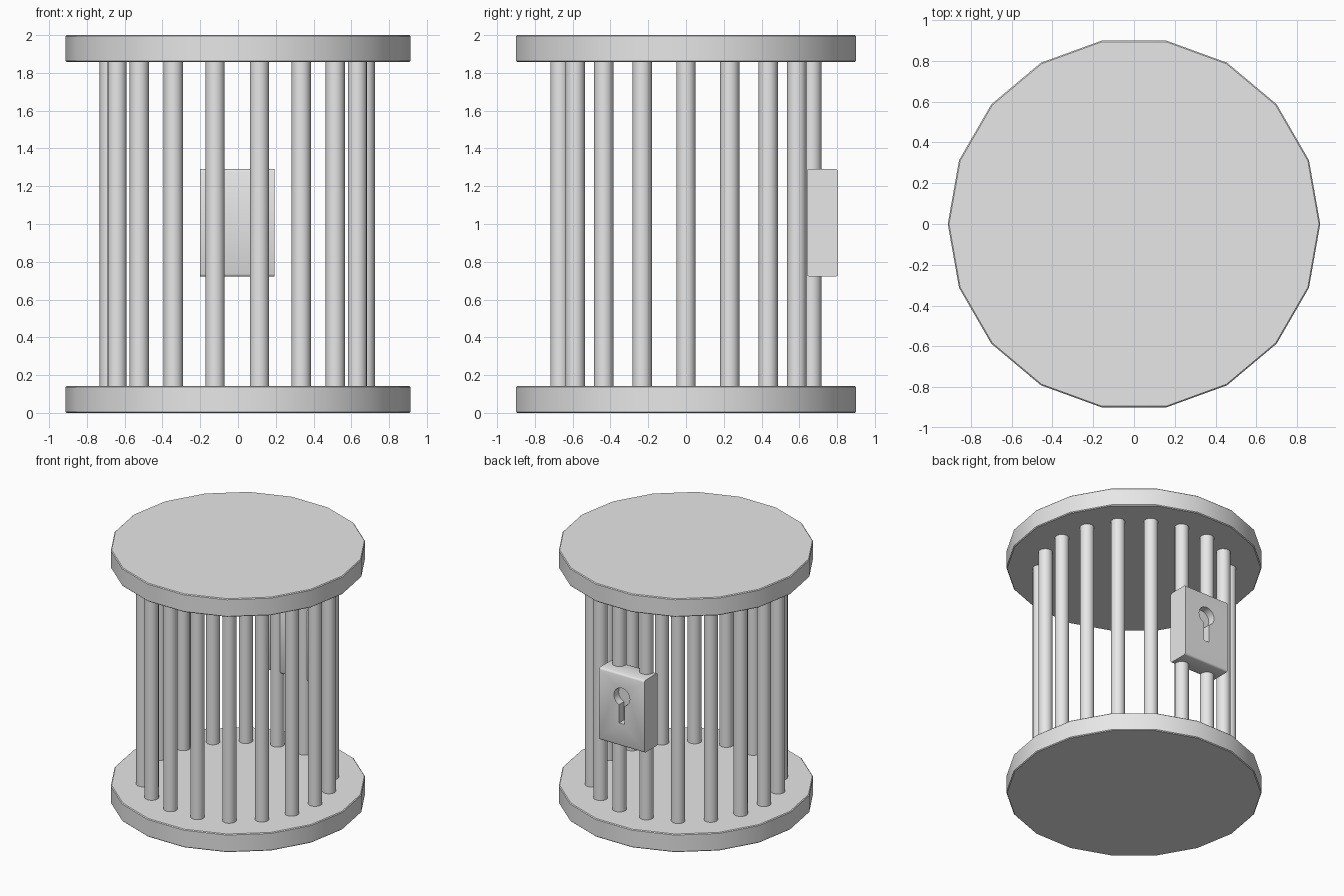
import bpy, bmesh, math
from mathutils import Matrix, Vector

if "Cube" in bpy.data.objects:
    bpy.data.objects.remove(bpy.data.objects["Cube"], do_unlink=True)

SIDES = 18
grey = bpy.data.materials.new("light grey")
grey.use_nodes = True
grey.diffuse_color = (0.8, 0.8, 0.8, 1)
grey.node_tree.nodes["Principled BSDF"].inputs["Base Color"].default_value = (0.8, 0.8, 0.8, 1)


def make_object(name, bm):
    mesh = bpy.data.meshes.new(name)
    bmesh.ops.recalc_face_normals(bm, faces=bm.faces)
    bm.to_mesh(mesh)
    bm.free()
    mesh.materials.append(grey)
    obj = bpy.data.objects.new(name, mesh)
    bpy.context.collection.objects.link(obj)
    return obj


def cylinder(bm, radius, sides, x, y, z0, z1):
    # First vertex of the ring lies on the x axis
    ring = [Vector((x + radius * math.cos(math.tau * i / sides),
                    y + radius * math.sin(math.tau * i / sides), z0)) for i in range(sides)]
    face = bm.faces.new([bm.verts.new(p) for p in ring])
    extruded = bmesh.ops.extrude_face_region(bm, geom=[face], use_keep_orig=True)
    verts = [g for g in extruded["geom"] if isinstance(g, bmesh.types.BMVert)]
    bmesh.ops.translate(bm, verts=verts, vec=(0, 0, z1 - z0))


def smooth(obj, degrees=35):
    bpy.ops.object.select_all(action='DESELECT')
    obj.select_set(True)
    bpy.context.view_layer.objects.active = obj
    bpy.ops.object.shade_smooth_by_angle(angle=math.radians(degrees))


# Base and roof discs
for name, z0, z1 in (("base_disc", 0, 0.143), ("roof_disc", 1.857, 2)):
    bm = bmesh.new()
    cylinder(bm, 0.913, SIDES, 0, 0, z0, z1)
    rims = [e for e in bm.edges if abs(e.verts[0].co.z - e.verts[1].co.z) < 1e-5]
    bmesh.ops.bevel(bm, geom=rims, offset=0.006, segments=1, affect='EDGES')
    smooth(make_object(name, bm))

# Ring of bars
bm = bmesh.new()
for i in range(SIDES):
    a = math.tau * i / SIDES
    cylinder(bm, 0.051, 16, 0.677 * math.cos(a) - 0.004, 0.677 * math.sin(a), 0.13, 1.87)
smooth(make_object("bars", bm))

# Lock case, rounded along its horizontal edges
bm = bmesh.new()
bmesh.ops.create_cube(bm, size=1, matrix=Matrix.Translation((-0.003, 0.722, 1.006))
                      @ Matrix.Diagonal((0.395, 0.165, 0.57, 1)))
long_edges = [e for e in bm.edges if abs(e.verts[0].co.x - e.verts[1].co.x) > 0.1]
bmesh.ops.bevel(bm, geom=long_edges, offset=0.014, segments=2, profile=0.5, affect='EDGES')
lock = make_object("lock_case", bm)

# Keyhole cutter: round head joined to a narrow slot
bm = bmesh.new()
radius, half_slot, head_z, slot_z = 0.07, 0.024, 1.11, 0.90
start = math.asin(half_slot / radius) - math.pi / 2
sweep = math.tau - 2 * math.asin(half_slot / radius)
outline = [(radius * math.cos(start + sweep * i / 14),
            head_z + radius * math.sin(start + sweep * i / 14)) for i in range(15)]
outline += [(-half_slot, slot_z), (half_slot, slot_z)]
face = bm.faces.new([bm.verts.new((x - 0.003, 0.745, z)) for x, z in outline])
extruded = bmesh.ops.extrude_face_region(bm, geom=[face], use_keep_orig=True)
bmesh.ops.translate(bm, vec=(0, 0.1, 0),
                    verts=[g for g in extruded["geom"] if isinstance(g, bmesh.types.BMVert)])
cutter = make_object("keyhole_cutter", bm)
cutter.hide_render = True
cutter.display_type = 'WIRE'

cut = lock.modifiers.new("keyhole", 'BOOLEAN')
cut.operation = 'DIFFERENCE'
cut.solver = 'EXACT'
cut.object = cutter
bpy.ops.object.select_all(action='DESELECT')
lock.select_set(True)
bpy.context.view_layer.objects.active = lock
bpy.ops.object.modifier_apply(modifier=cut.name)
bpy.data.objects.remove(cutter, do_unlink=True)
smooth(lock, 50)
